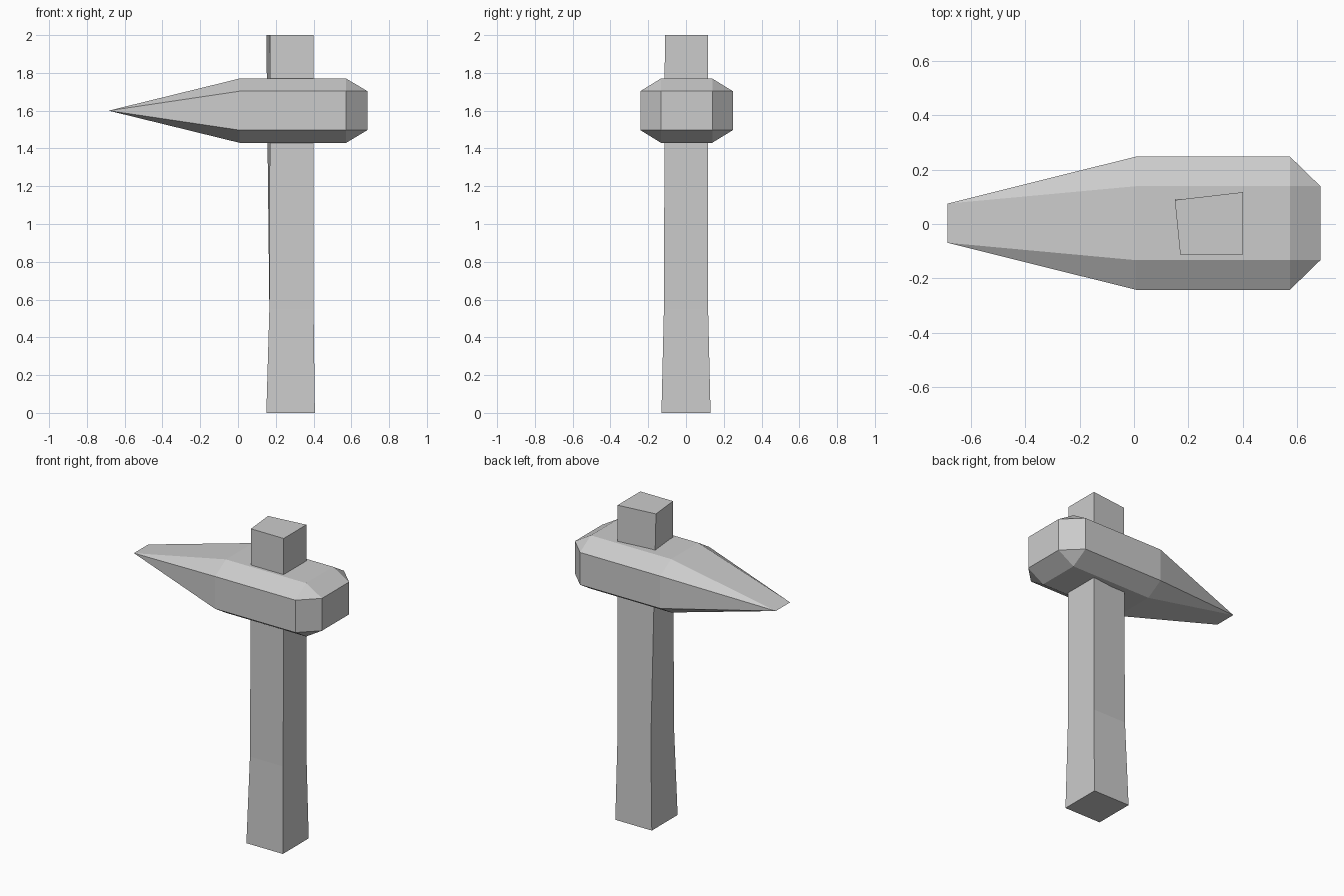
import bpy
import bmesh

cube = bpy.data.objects.get("Cube")
if cube:
    bpy.data.objects.remove(cube, do_unlink=True)

GREY = (0.6, 0.6, 0.6, 1.0)
mat = bpy.data.materials.new("plain grey")
mat.use_nodes = True
mat.diffuse_color = GREY
mat.node_tree.nodes["Principled BSDF"].inputs["Base Color"].default_value = GREY


def loft(name, sections):
    """Skin a closed solid through cross-sections, merging repeated points."""
    bm = bmesh.new()
    rings = [[bm.verts.new(p) for p in s] for s in sections]
    n = len(rings[0])
    for a, b in zip(rings, rings[1:]):
        for i in range(n):
            j = (i + 1) % n
            bm.faces.new((a[i], a[j], b[j], b[i]))
    bm.faces.new(rings[0][::-1])
    bm.faces.new(rings[-1])
    bmesh.ops.remove_doubles(bm, verts=bm.verts, dist=0.0005)
    bmesh.ops.recalc_face_normals(bm, faces=bm.faces)
    mesh = bpy.data.meshes.new(name)
    bm.to_mesh(mesh)
    bm.free()
    mesh.materials.append(mat)
    obj = bpy.data.objects.new(name, mesh)
    bpy.context.collection.objects.link(obj)
    return obj


def head_section(x, side, flat, shoulder, crown):
    """Chamfered rectangle across the head at x."""
    mid_y, mid_z = 0.003, 1.6
    quarter = [(side, shoulder), (flat, crown)]
    half = quarter + [(-y, z) for y, z in reversed(quarter)]
    outline = half + [(y, -z) for y, z in reversed(half)]
    return [(x, mid_y + y, mid_z + z) for y, z in outline]


# Hammer head: striking face, bevelled block, wedge-shaped peen
body = (0.245, 0.136, 0.103, 0.17)
middle = [head_section(0.573, *body), head_section(0.008, *body)]
face = head_section(0.685, 0.136, 0.136, 0.103, 0.103)

# The peen closes to a horizontal edge
tip = [(-0.685, 0.003 + (0.072 if p[1] > 0 else -0.072), 1.6) for p in face]
block = loft("hammer_head", [face] + middle + [tip])

# Remove the flat, zero-area cap left at the peen edge
bm = bmesh.new()
bm.from_mesh(block.data)
bmesh.ops.dissolve_degenerate(bm, dist=0.0005, edges=bm.edges)
bmesh.ops.recalc_face_normals(bm, faces=bm.faces)
bm.to_mesh(block.data)
bm.free()

# Handle: flared foot and a slightly skewed top
foot = [(0.15, -0.13), (0.407, -0.13), (0.407, 0.13), (0.15, 0.13)]
grip = [(0.166, -0.117), (0.4, -0.117), (0.4, 0.117), (0.166, 0.117)]
top = [(0.17, -0.112), (0.4, -0.112), (0.4, 0.117), (0.15, 0.088)]
loft("handle", [[(x, y, z) for x, y in ring]
                for ring, z in ((foot, 0), (grip, 0.55), (top, 2))])
